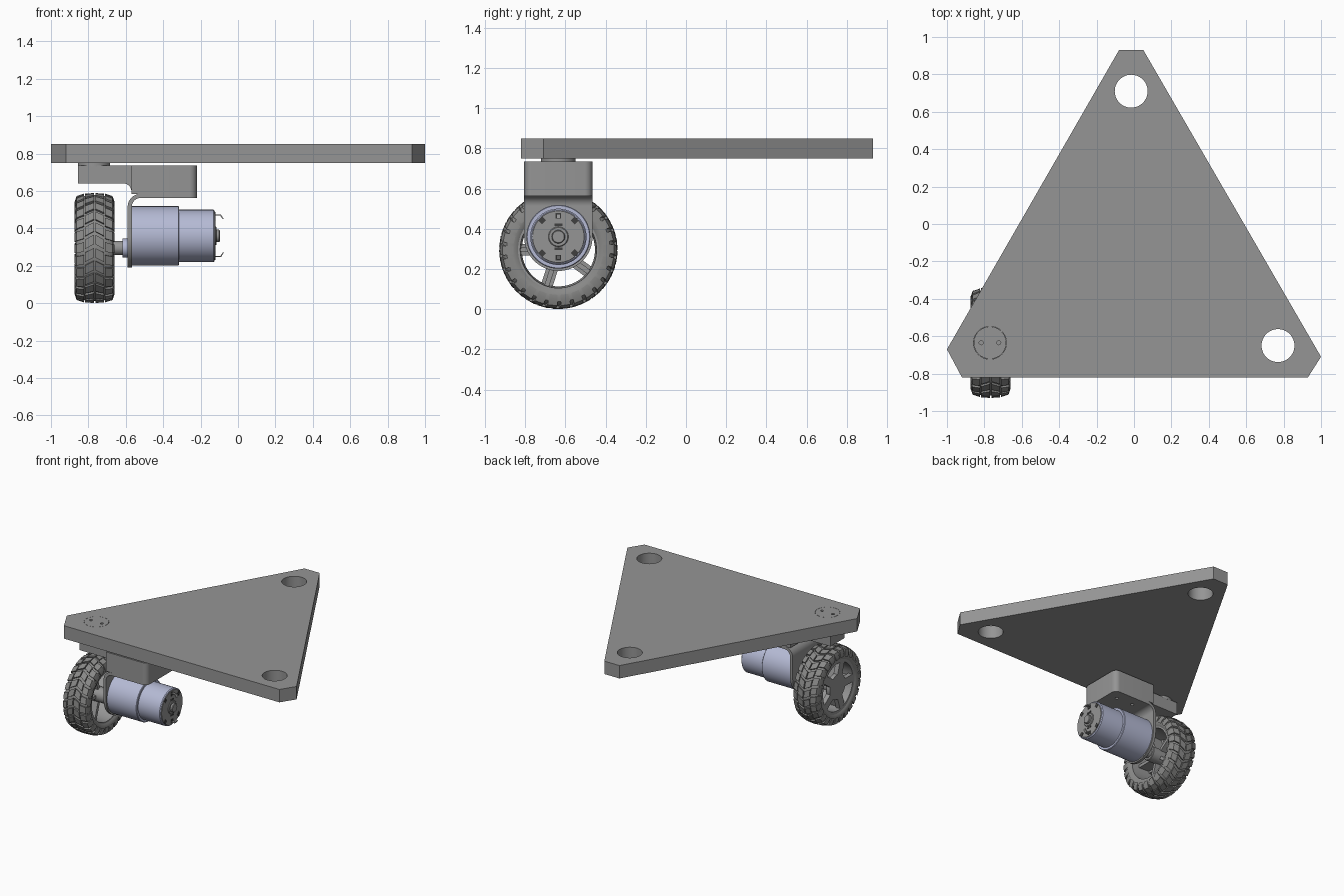
import bpy, bmesh, math
from math import cos, sin, pi, radians
from mathutils import Matrix, Vector

old = bpy.data.objects.get("Cube")
if old:
    bpy.data.objects.remove(old, do_unlink=True)


def material(name, rgb):
    m = bpy.data.materials.new(name)
    m.use_nodes = True
    m.diffuse_color = (*rgb, 1)
    bsdf = next(n for n in m.node_tree.nodes if n.type == 'BSDF_PRINCIPLED')
    bsdf.inputs["Base Color"].default_value = (*rgb, 1)
    return m


GREY = material("metal grey", (0.3, 0.3, 0.3))
RUBBER = material("tyre grey", (0.25, 0.25, 0.245))
BLUE = material("motor lavender", (0.46, 0.49, 0.66))
DARK = material("slot dark", (0.05, 0.05, 0.05))
parts = []

# Local drawing planes: columns are the drawing's right, up and extrusion axes
XY = Matrix.Identity(3)
YZ = Matrix(((0, 0, 1), (1, 0, 0), (0, 1, 0)))
XZ = Matrix(((1, 0, 0), (0, 0, -1), (0, 1, 0)))


def finish(name, bm, mat):
    bmesh.ops.remove_doubles(bm, verts=bm.verts, dist=1e-5)
    bmesh.ops.recalc_face_normals(bm, faces=bm.faces)
    mesh = bpy.data.meshes.new(name)
    bm.to_mesh(mesh)
    bm.free()
    mesh.materials.clear()
    mesh.materials.append(mat)
    ob = bpy.data.objects.new(name, mesh)
    bpy.context.collection.objects.link(ob)
    parts.append(ob)
    return ob


def arc(a, b, r, start=0, end=360, n=48):
    full = abs(end - start) == 360
    count = n if full else n + 1
    angles = [radians(start + (end - start) * i / n) for i in range(count)]
    return [(a + r * cos(t), b + r * sin(t)) for t in angles]


def extrude(name, loops, low, high, plane, mat):
    """Fill an outline (further loops are holes) and extrude it from low to high."""
    cu = bpy.data.curves.new(name + "_outline", 'CURVE')
    cu.dimensions, cu.fill_mode = '2D', 'BOTH'
    cu.extrude = (high - low) / 2
    for loop in loops:
        sp = cu.splines.new('POLY')
        sp.points.add(len(loop) - 1)
        for p, (a, b) in zip(sp.points, loop):
            p.co = (a, b, 0, 1)
        sp.use_cyclic_u = True
    tmp = bpy.data.objects.new(name + "_outline", cu)
    bpy.context.collection.objects.link(tmp)
    deps = bpy.context.evaluated_depsgraph_get()
    deps.update()
    mesh = bpy.data.meshes.new_from_object(tmp.evaluated_get(deps))
    bm = bmesh.new()
    bm.from_mesh(mesh)
    bpy.data.objects.remove(tmp, do_unlink=True)
    bpy.data.curves.remove(cu)
    bpy.data.meshes.remove(mesh)
    for v in bm.verts:
        v.co = plane @ (v.co + Vector((0, 0, (low + high) / 2)))
    return finish(name, bm, mat)


def lathe(name, profile, z, mat, closed=False, steps=64):
    """Spin (x, radius) points round an axis along x at height z."""
    bm = bmesh.new()
    vs = [bm.verts.new((x, AY, z + r)) for x, r in profile]
    pairs = list(zip(vs, vs[1:])) + ([(vs[-1], vs[0])] if closed else [])
    es = [bm.edges.new(p) for p in pairs]
    bmesh.ops.spin(bm, geom=vs + es, cent=(0, AY, z), axis=(1, 0, 0),
                   angle=2 * pi, steps=steps, use_merge=False)
    return finish(name, bm, mat)


def rod(name, x0, x1, r, z, mat, bevel=0.004):
    return lathe(name, [(x0, 0), (x0, r), (x1 - bevel, r), (x1, r - bevel), (x1, 0)], z, mat)


def rect(a0, b0, a1, b1):
    return [(a0, b0), (a1, b0), (a1, b1), (a0, b1)]


AY = -0.635      # wheel and motor plane
MZ = 0.36        # motor axis height
WZ = 0.295       # wheel axis height
WX = -0.767      # wheel centre
PX, PY = -0.77, -0.635

# Triangular deck with three corner holes, one filled by the swivel pivot
deck = [(-0.92, -0.82), (0.93, -0.82), (1, -0.71), (0.05, 0.93), (-0.08, 0.93), (-1, -0.67)]
extrude("deck", [deck, arc(-0.015, 0.71, 0.088), arc(0.77, -0.65, 0.088), arc(PX, PY, 0.088)],
        0.75, 0.85, XY, GREY)
extrude("swivel_pivot", [arc(PX, PY, 0.0865)] +
        [arc(PX + s * 0.047, PY, 0.011, n=16) for s in (-1, 1)], 0.73, 0.85, XY, GREY)

# Swivel arm with a fillet into the motor block
arm = [(-0.855, 0.735), (-0.855, 0.64)] + arc(-0.612, 0.598, 0.042, 90, 0, 8) + [(-0.55, 0.598), (-0.55, 0.735)]
extrude("swivel_arm", [arm], 0.55, 0.72, XZ, GREY)
block = ([(-0.57, -0.465), (-0.57, -0.805)] + arc(-0.26, -0.765, 0.04, -90, 0, 8)
         + arc(-0.26, -0.505, 0.04, 0, 90, 8))
extrude("motor_block", [block], 0.585, 0.735, XY, GREY)

# Bent sheet bracket: flange with screw holes, bend, and round-ended face
flange = [(-0.52, -0.465), (-0.52, -0.805)] + block[2:]
holes = [arc(x, AY + s * 0.09, 0.012, n=16) for x in (-0.44, -0.3) for s in (-1, 1)]
extrude("bracket_flange", [flange] + holes, 0.563, 0.585, XY, GREY)
bend = arc(-0.52, 0.515, 0.07, 90, 180, 12) + arc(-0.52, 0.515, 0.048, 180, 90, 12)
extrude("bracket_bend", [bend], 0.465, 0.805, XZ, GREY)
face = [(AY + 0.17, 0.515), (AY - 0.17, 0.515)] + arc(AY, MZ, 0.17, 180, 360, 32)
extrude("bracket_face", [face], -0.59, -0.568, YZ, GREY)

# Gearmotor
rod("gearbox", -0.568, -0.315, 0.159, MZ, BLUE)
rod("motor_can", -0.315, -0.125, 0.14, MZ, BLUE, 0.006)
rod("motor_end_cap", -0.13, -0.121, 0.13, MZ, GREY, 0.002)
rod("end_bearing_ring", -0.125, -0.114, 0.05, MZ, GREY)
rod("end_bearing", -0.125, -0.097, 0.033, MZ, GREY)
for i in range(4):
    t = pi / 4 + i * pi / 2
    a, b = AY + 0.115 * cos(t), MZ + 0.115 * sin(t)
    extrude(f"end_slot_{i}", [arc(a, b, 0.02, 0, 360, 4)], -0.123, -0.119, YZ, DARK)
for s, label in ((1, "upper"), (-1, "lower")):
    z = MZ + s * 0.105
    extrude(f"terminal_slot_{label}", [rect(AY - 0.013, z - 0.014, AY + 0.013, z + 0.014)],
            -0.123, -0.119, YZ, DARK)
    hook = [(-0.13, 0.108), (-0.095, 0.108), (-0.082, 0.09), (-0.076, 0.09), (-0.091, 0.114), (-0.13, 0.114)]
    extrude(f"terminal_{label}", [[(x, MZ + s * d) for x, d in hook]], -AY - 0.01, -AY + 0.01, XZ, GREY)
    extrude(f"bearing_slot_{label}", [rect(AY - 0.02, MZ + s * 0.06 - 0.006, AY + 0.02, MZ + s * 0.06 + 0.006)],
            -0.123, -0.119, YZ, DARK)

# Drive shaft
rod("shaft_collar", -0.617, -0.585, 0.05, WZ, BLUE)
rod("drive_shaft", -0.72, -0.61, 0.038, WZ, GREY)

# Tyre carcass
half = [(0, 0.283), (0.05, 0.28), (0.085, 0.27), (0.098, 0.257), (0.102, 0.235), (0.098, 0.212), (0.088, 0.198)]
ring = [(WX - u, r) for u, r in reversed(half[1:])] + [(WX + u, r) for u, r in half]
lathe("tyre", ring, WZ, RUBBER, closed=True, steps=78)

# Tread blocks: chevron pair, shoulder pair and sidewall lugs, all round the tyre
bm = bmesh.new()
COUNT = 26
STEP = 2 * pi / COUNT
ROWS = [((0.004, 0.295), (0.05, 0.292), 0.0, 0.35),
        ((0.056, 0.291), (0.096, 0.278), 0.55, 0.7),
        ((0.096, 0.278), (0.107, 0.246), 0.7, 0.7)]
for i in range(COUNT):
    for side in (-1, 1):
        for (u0, r0), (u1, r1), skew0, skew1 in ROWS:
            layers = []
            for drop in (0.022, 0):
                corners = []
                for u, r, k, w in ((u0, r0, skew0, 0), (u1, r1, skew1, 0),
                                   (u1, r1, skew1, 0.72), (u0, r0, skew0, 0.72)):
                    t = (i + k + w) * STEP
                    corners.append(bm.verts.new((WX + side * u, AY + (r - drop) * cos(t),
                                                 WZ + (r - drop) * sin(t))))
                layers.append(corners)
            lower, upper = layers
            bm.faces.new(lower)
            bm.faces.new(upper)
            for j in range(4):
                k = (j + 1) % 4
                bm.faces.new((lower[j], lower[k], upper[k], upper[j]))
finish("tread_blocks", bm, RUBBER)

# Wheel rim, hub and five spokes
rim = [(WX - 0.092, 0.182), (WX - 0.092, 0.208), (WX + 0.09, 0.208), (WX + 0.09, 0.19)]
lathe("rim", rim, WZ, GREY, closed=True)
rod("hub_plate", WX - 0.09, WX - 0.055, 0.095, WZ, GREY)
rod("hub", WX - 0.08, WX + 0.1, 0.055, WZ, GREY)
for i in range(5):
    t = pi + i * 2 * pi / 5
    for label, w, x0, x1 in (("spoke", 0.029, -0.09, -0.055), ("spoke_rib", 0.012, -0.06, 0.03)):
        bar = [(AY + a * cos(t) - b * sin(t), WZ + a * sin(t) + b * cos(t))
               for a, b in rect(0.04, -w, 0.195, w)]
        extrude(f"{label}_{i}", [bar], WX + x0, WX + x1, YZ, GREY)

# Smooth the round surfaces, keep edges sharp
bpy.ops.object.select_all(action='DESELECT')
for ob in parts:
    ob.select_set(True)
bpy.context.view_layer.objects.active = parts[0]
bpy.ops.object.shade_smooth_by_angle(angle=radians(30))
